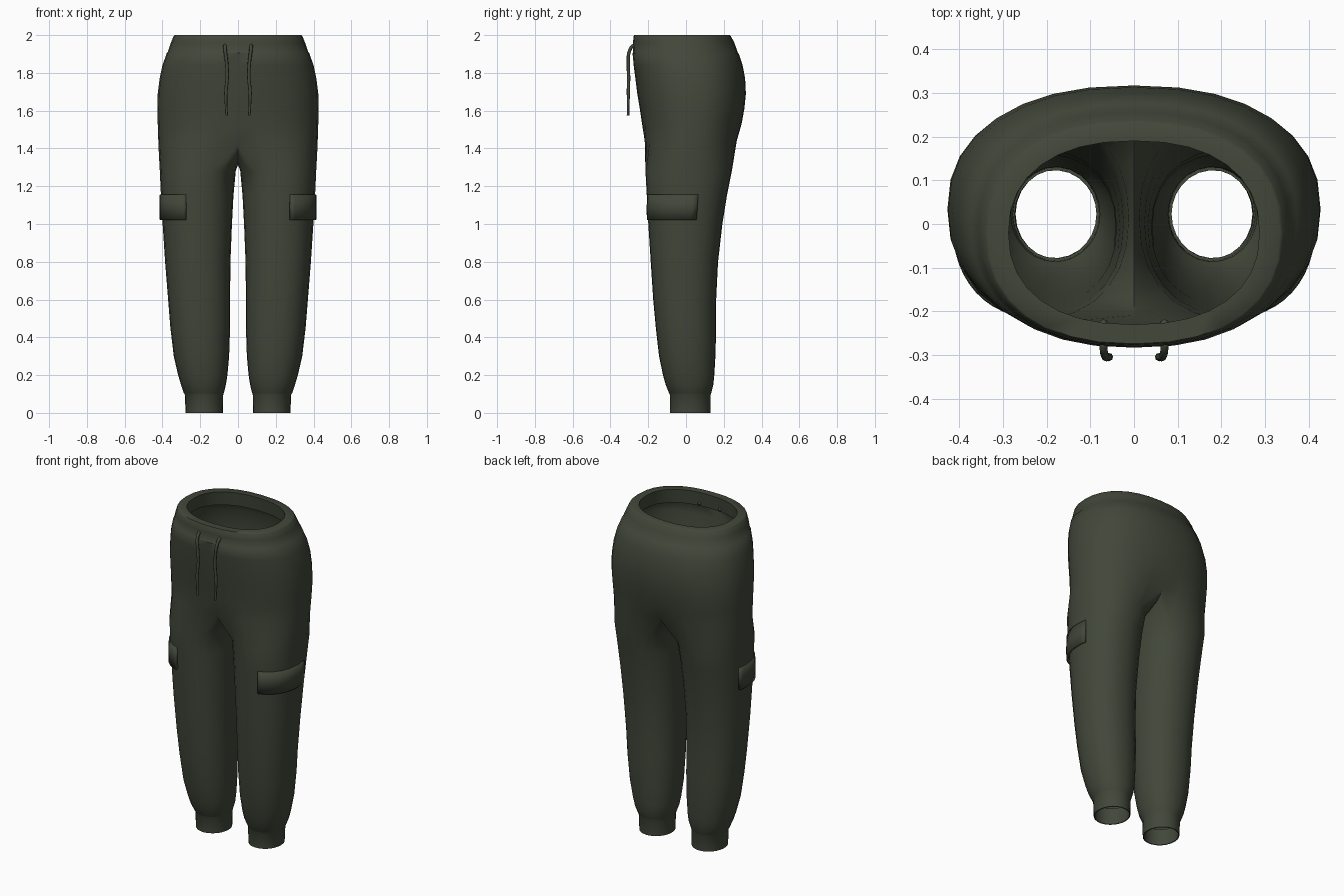
import bpy, bmesh, math

if "Cube" in bpy.data.objects:
    bpy.data.objects.remove(bpy.data.objects["Cube"])

cloth = bpy.data.materials.new("dark olive cloth")
cloth.diffuse_color = (0.054, 0.063, 0.042, 1)
cloth.use_nodes = True
cloth.node_tree.nodes["Principled BSDF"].inputs["Base Color"].default_value = cloth.diffuse_color

M, K = 17, 7          # points on the outer arc, points on the inner leg
SPAN = 125            # outer arc covers -SPAN..SPAN degrees of a leg ring

# leg levels: z, inner x, outer x, front y, back y
LEG = [(0, .08, .277, -.085, .13), (.098, .078, .282, -.086, .131),
       (.105, .075, .287, -.09, .134), (.15, .064, .302, -.108, .145), (.2, .056, .317, -.122, .15),
       (.3, .047, .34, -.143, .156), (.45, .042, .358, -.16, .16),
       (.6, .042, .37, -.174, .16), (.8, .04, .386, -.187, .17),
       (1.0, .032, .399, -.2, .193), (1.15, .024, .408, -.208, .217), (1.28, .012, .414, -.215, .243)]
# hip levels: z, outer x, front y, back y
HIP = [(1.53, .425, -.237, .302), (1.61, .427, -.247, .314), (1.69, .425, -.258, .317),
       (1.77, .415, -.268, .313), (1.84, .4, -.277, .3), (1.905, .377, -.283, .278),
       (1.908, .373, -.28, .274), (1.96, .355, -.281, .256), (1.995, .341, -.277, .237),
       (2.0, .334, -.274, .232), (2.0, .287, -.23, .19),
       (1.915, .297, -.237, .2), (1.908, .362, -.272, .262)]
# centre seam between the legs: y, z
SEAM = [(-.2, 1.45), (-.13, 1.385), (-.06, 1.35), (.02, 1.335), (.1, 1.355), (.18, 1.4), (.25, 1.455)]


def oval(cx, rx, cy, ry, deg, n):
    c, s = math.cos(math.radians(deg)), math.sin(math.radians(deg))
    if abs(c) < 1e-6:
        c = 0
    p = 2 / n
    return (cx + rx * math.copysign(abs(c) ** p, c), cy + ry * math.copysign(abs(s) ** p, s))


def leg_point(level, deg):
    z, xi, xo, yf, yb = level
    n = 2.0 if z < .12 else 2.2
    return (*oval((xi + xo) / 2, (xo - xi) / 2, (yf + yb) / 2, (yb - yf) / 2, deg, n), z)


def leg_ring(level):
    outer = [-SPAN + 2 * SPAN * i / (M - 1) for i in range(M)]
    inner = [SPAN + (360 - 2 * SPAN) * (i + 1) / (K + 1) for i in range(K)]
    return [leg_point(level, a) for a in outer + inner]


def hip_arc(level):
    z, xo, yf, yb = level
    return [(*oval(0, xo, (yf + yb) / 2, (yb - yf) / 2, -90 + 180 * i / (M - 1), 2.3), z)
            for i in range(M)]


def finish(ob, angle=40):
    ob.data.materials.append(cloth)
    bpy.ops.object.select_all(action='DESELECT')
    ob.select_set(True)
    bpy.context.view_layer.objects.active = ob
    if ob.type == 'MESH':
        bpy.ops.object.shade_smooth_by_angle(angle=math.radians(angle))


def add_object(name, data):
    ob = bpy.data.objects.new(name, data)
    bpy.context.collection.objects.link(ob)
    return ob


# trousers shell: two legs joined along the centre seam into one hip tube
bm = bmesh.new()
for side in (1, -1):
    def add(points):
        return [bm.verts.new((side * x, y, z)) for x, y, z in points]

    def bridge(a, b, count, closed):
        for i in range(count if closed else count - 1):
            j = (i + 1) % count
            f = (a[i], a[j], b[j], b[i])
            bm.faces.new(f if side > 0 else f[::-1])

    # turned-up inner wall of the ankle cuff, then the leg upwards
    hem = [(.1, .086, .274, -.078, .123), (0, .086, .271, -.079, .124)]
    rings = [add(leg_ring(l)) for l in hem + LEG]
    crotch = hip_arc((1.46, .421, -.23, .285))
    crotch = [(x, y, 1.41 + .09 * (1 - x / .421)) for x, y, z in crotch]
    crotch += [(0, y, z) for y, z in reversed(SEAM)]
    rings.append(add(crotch))
    for a, b in zip(rings, rings[1:]):
        bridge(a, b, M + K, True)
    # hips, waistband and its folded inner wall
    arcs = [rings[-1][:M]] + [add(hip_arc(l)) for l in HIP]
    for a, b in zip(arcs, arcs[1:]):
        bridge(a, b, M, False)
bmesh.ops.remove_doubles(bm, verts=[v for v in bm.verts if abs(v.co.x) < 1e-4], dist=1e-4)
# soften the fold around the crotch
soft = [v for v in bm.verts if 1.3 < v.co.z < 1.62 and abs(v.co.x) < .25]
for _ in range(3):
    bmesh.ops.smooth_vert(bm, verts=soft, factor=.4, use_axis_x=True, use_axis_y=True, use_axis_z=True)
me = bpy.data.meshes.new("trousers")
bm.to_mesh(me)
bm.free()
finish(add_object("trousers", me), 50)


# pocket flaps: plates wrapped around the outer thigh
def thigh(z):
    for a, b in zip(LEG, LEG[1:]):
        if a[0] <= z <= b[0]:
            t = (z - a[0]) / (b[0] - a[0])
            return [p + (q - p) * t for p, q in zip(a, b)]


bm = bmesh.new()
COLS = 12
rows = []
for z, off in ((1.02, .014), (1.09, .011), (1.155, .006)):
    row = []
    for i in range(COLS + 1):
        level = thigh(z)
        level[1:] = [level[1] - off, level[2] + off, level[3] - off, level[4] + off]
        row.append(bm.verts.new(leg_point(level, -74 + 88 * i / COLS)))
    rows.append(row)
for a, b in zip(rows, rows[1:]):
    for i in range(COLS):
        bm.faces.new((a[i], a[i + 1], b[i + 1], b[i]))
me = bpy.data.meshes.new("pocket_flaps")
bm.to_mesh(me)
bm.free()
flap = add_object("pocket_flaps", me)
finish(flap)
solid = flap.modifiers.new("thickness", 'SOLIDIFY')
solid.thickness, solid.offset = .013, -1
flap.modifiers.new("mirror", 'MIRROR')

# drawstrings hanging from the front of the waistband
PATH = [(.07, -.222, 1.925), (.07, -.275, 1.945), (.068, -.298, 1.92), (.06, -.305, 1.85),
        (.057, -.304, 1.78), (.064, -.305, 1.7), (.063, -.306, 1.63), (.06, -.307, 1.575)]
for name, side in (("left_drawstring", -1), ("right_drawstring", 1)):
    cu = bpy.data.curves.new(name, 'CURVE')
    cu.dimensions = '3D'
    cu.bevel_depth, cu.bevel_resolution, cu.resolution_u = .009, 2, 4
    cu.use_fill_caps = True
    sp = cu.splines.new('BEZIER')
    sp.bezier_points.add(len(PATH) - 1)
    for i, (bp, (x, y, z)) in enumerate(zip(sp.bezier_points, PATH)):
        bp.co = (side * x, y, z)
        bp.radius = .75 if i > 5 else 1
        bp.handle_left_type = bp.handle_right_type = 'AUTO'
    finish(add_object(name, cu))
